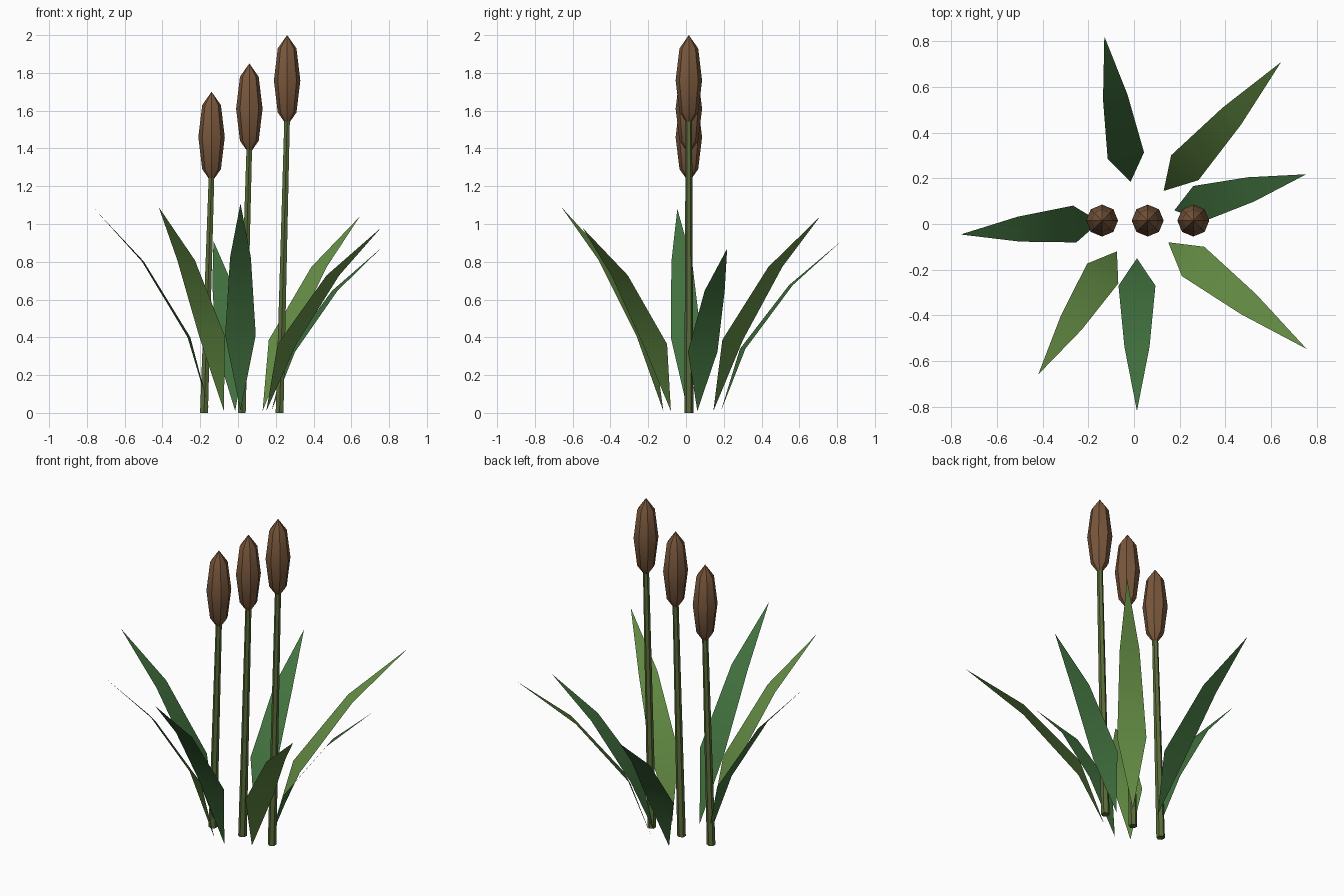
import bpy, bmesh, math
from mathutils import Vector

if "Cube" in bpy.data.objects:
    bpy.data.objects.remove(bpy.data.objects["Cube"])


def material(name, rgb):
    m = bpy.data.materials.new(name)
    m.diffuse_color = (*rgb, 1)
    m.use_nodes = True
    m.node_tree.nodes["Principled BSDF"].inputs["Base Color"].default_value = m.diffuse_color
    return m


BROWN = material("seed_brown", (0.19, 0.095, 0.045))
STEM = material("stem_green", (0.10, 0.15, 0.04))
GREEN = material("deep_green", (0.055, 0.17, 0.05))
OLIVE = material("olive_green", (0.13, 0.27, 0.06))


def finish(bm, name, mat, smooth):
    me = bpy.data.meshes.new(name)
    bm.to_mesh(me)
    bm.free()
    me.materials.append(mat)
    ob = bpy.data.objects.new(name, me)
    bpy.context.collection.objects.link(ob)
    if smooth:
        bpy.ops.object.select_all(action='DESELECT')
        ob.select_set(True)
        bpy.context.view_layer.objects.active = ob
        bpy.ops.object.shade_smooth_by_angle(angle=math.radians(30))
    return ob


# Leaning tapered stem
def stem(name, x, top):
    bm = bmesh.new()
    bmesh.ops.create_cone(bm, cap_ends=True, segments=6,
                          radius1=0.024, radius2=0.017, depth=top)
    for v in bm.verts:
        v.co.z += top / 2
        v.co.x += x + 0.04 * v.co.z / top
        v.co.y += 0.015
    finish(bm, name, STEM, False)


# Low-poly spindle-shaped seed head
def head(name, x, z):
    bm = bmesh.new()
    bmesh.ops.create_uvsphere(bm, u_segments=8, v_segments=4, radius=1)
    for v in bm.verts:
        v.co = Vector((v.co.x * 0.07 + x, v.co.y * 0.07 + 0.015, v.co.z * 0.24 + z))
    finish(bm, name, BROWN, True)


# Arching flat leaf: pointed base, two wide rows, pointed tip
def leaf(name, base, tip, height, mat):
    b, t = Vector((*base, 0.01)), Vector((*tip, 0.01))
    d = t - b
    side = Vector((-d.y, d.x, 0)).normalized()

    def at(run, rise):
        return b + d * run + Vector((0, 0, (height - 0.01) * rise))

    bm = bmesh.new()
    foot, end = bm.verts.new(at(0, 0)), bm.verts.new(at(1, 1))
    rows = []
    for run, rise, w in ((0.18, 0.365, 0.081), (0.58, 0.74, 0.055)):
        c = at(run, rise)
        rows.append([bm.verts.new(c + side * w), bm.verts.new(c - side * w)])
    (l1, r1), (l2, r2) = rows
    for f in ((foot, r1, l1), (l1, r1, r2, l2), (l2, r2, end)):
        bm.faces.new(f)
    finish(bm, name, mat, True)


# Three cattails of rising height
for i in range(3):
    x, z = -0.18 + 0.2 * i, 1.46 + 0.15 * i
    stem(f"stem_{i + 1}", x, z - 0.2)
    head(f"seed_head_{i + 1}", x + 0.04, z)

# Ring of leaves: base xy, tip xy, tip height
leaf("leaf_front", (0.013, -0.15), (0.013, -0.82), 1.11, GREEN)
leaf("leaf_front_right", (0.15, -0.08), (0.757, -0.548), 0.98, OLIVE)
leaf("leaf_right", (0.177, 0.06), (0.755, 0.218), 0.87, GREEN)
leaf("leaf_back_right", (0.13, 0.145), (0.645, 0.71), 1.04, OLIVE)
leaf("leaf_back", (-0.015, 0.185), (-0.13, 0.823), 0.91, GREEN)
leaf("leaf_left", (-0.15, 0.01), (-0.76, -0.046), 1.08, GREEN)
leaf("leaf_front_left", (-0.075, -0.12), (-0.42, -0.66), 1.09, OLIVE)
